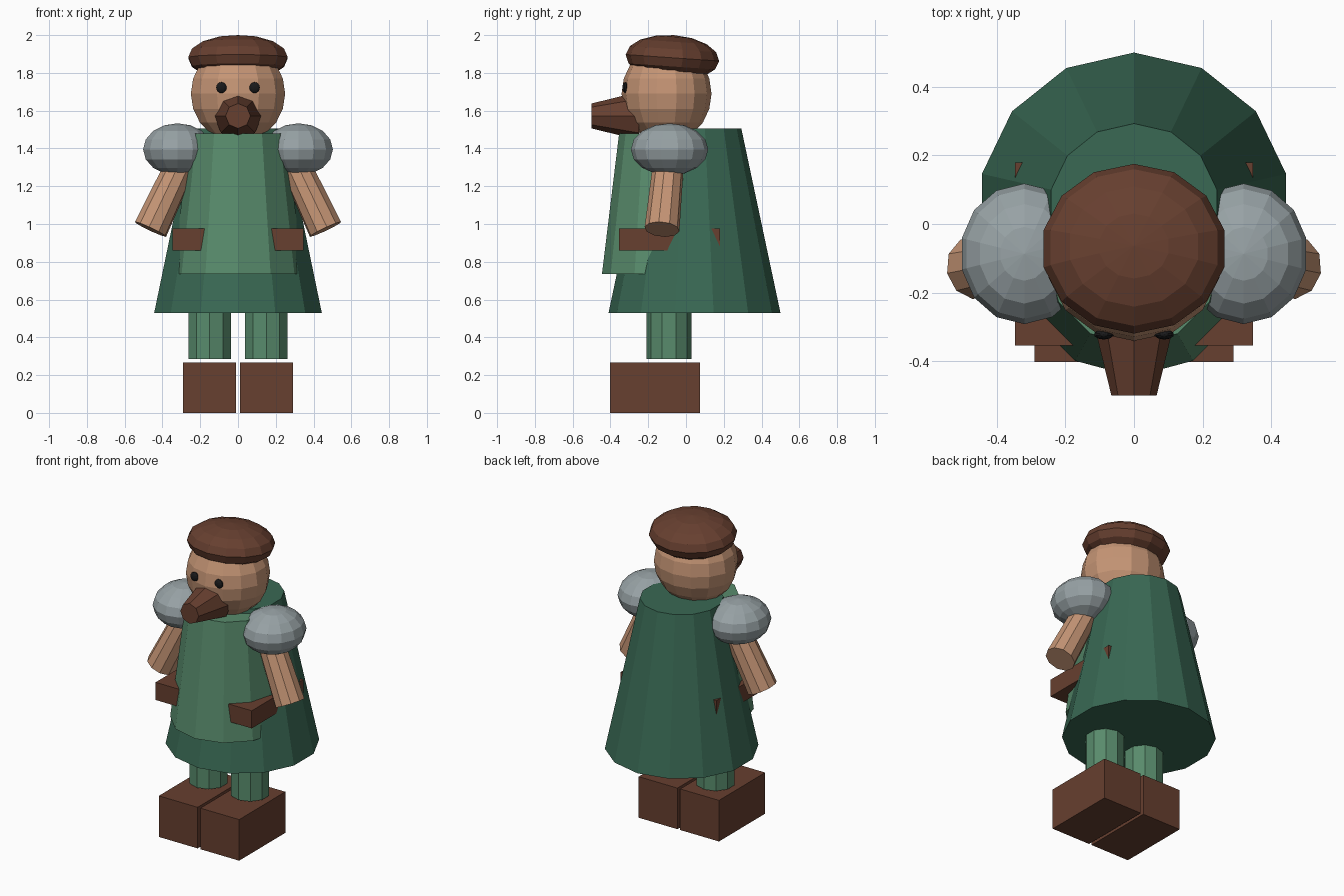
import bpy
from math import radians
from mathutils import Vector

cube = bpy.data.objects.get("Cube")
if cube:
    bpy.data.objects.remove(cube, do_unlink=True)


def material(name, rgb):
    mat = bpy.data.materials.new(name)
    mat.use_nodes = True
    color = (*rgb, 1)
    mat.diffuse_color = color
    bsdf = next(n for n in mat.node_tree.nodes if n.type == 'BSDF_PRINCIPLED')
    bsdf.inputs["Base Color"].default_value = color
    bsdf.inputs["Roughness"].default_value = 0.8
    return mat


leather = material("brown_leather", (0.135, 0.05, 0.029))
tunic_green = material("tunic_green", (0.098, 0.26, 0.15))
cape_green = material("cape_green", (0.041, 0.14, 0.088))
skin = material("skin", (0.56, 0.3, 0.178))
steel = material("steel_grey", (0.31, 0.36, 0.375))
black = material("eye_black", (0.01, 0.01, 0.011))


def finish(name, mat):
    obj = bpy.context.object
    obj.name = name
    obj.data.name = name
    obj.data.materials.append(mat)
    return obj


def frustum(name, start, end, r_start, r_end, sides, mat):
    """Tapered prism running from start to end."""
    a, b = Vector(start), Vector(end)
    axis = b - a
    bpy.ops.mesh.primitive_cone_add(vertices=sides, radius1=r_start, radius2=r_end,
                                    depth=axis.length, location=(a + b) / 2)
    obj = finish(name, mat)
    if axis.x or axis.y:
        obj.rotation_euler = axis.to_track_quat('Z', 'Y').to_euler()
    return obj


def ellipsoid(name, center, radii, segments, rings, mat, tilt=0):
    bpy.ops.mesh.primitive_uv_sphere_add(segments=segments, ring_count=rings, radius=1,
                                         location=center, rotation=(radians(tilt), 0, 0))
    obj = finish(name, mat)
    obj.scale = radii
    return obj


def box(name, low, high, mat):
    low, high = Vector(low), Vector(high)
    bpy.ops.mesh.primitive_cube_add(size=1, location=(low + high) / 2)
    obj = finish(name, mat)
    obj.scale = high - low
    return obj


# Clothing
frustum("cape", (0, 0.045, 0.53), (0, 0.045, 1.505), 0.455, 0.248, 14, cape_green)
frustum("tunic", (0, -0.1, 0.735), (0, -0.1, 1.48), 0.345, 0.254, 12, tunic_green)
box("belt", (-0.347, -0.354, 0.86), (0.347, 0.18, 0.975), leather)

# Head, beret and snout
ellipsoid("head", (0, -0.103, 1.69), (0.256, 0.238, 0.26), 14, 10, skin)
ellipsoid("beret", (0, -0.072, 1.88), (0.27, 0.248, 0.12), 14, 8, leather, tilt=-4)
frustum("snout", (0, -0.25, 1.572), (0, -0.5, 1.572), 0.127, 0.066, 8, leather)

# Paired parts
for side, s in (("left", 1), ("right", -1)):
    ellipsoid(side + "_eye", (s * 0.088, -0.322, 1.722), (0.029, 0.015, 0.029), 10, 8, black)
    ellipsoid(side + "_shoulder_guard", (s * 0.32, -0.087, 1.395),
              (0.187, 0.205, 0.138), 14, 8, steel)
    frustum(side + "_arm", (s * 0.285, -0.09, 1.35), (s * 0.463, -0.127, 0.972),
            0.081, 0.093, 10, skin)
    frustum(side + "_leg", (s * 0.15, -0.09, 0.284), (s * 0.15, -0.09, 0.8),
            0.118, 0.118, 10, tunic_green)
    box(side + "_boot", (s * 0.15 - 0.14, -0.402, 0), (s * 0.15 + 0.14, 0.074, 0.268), leather)
